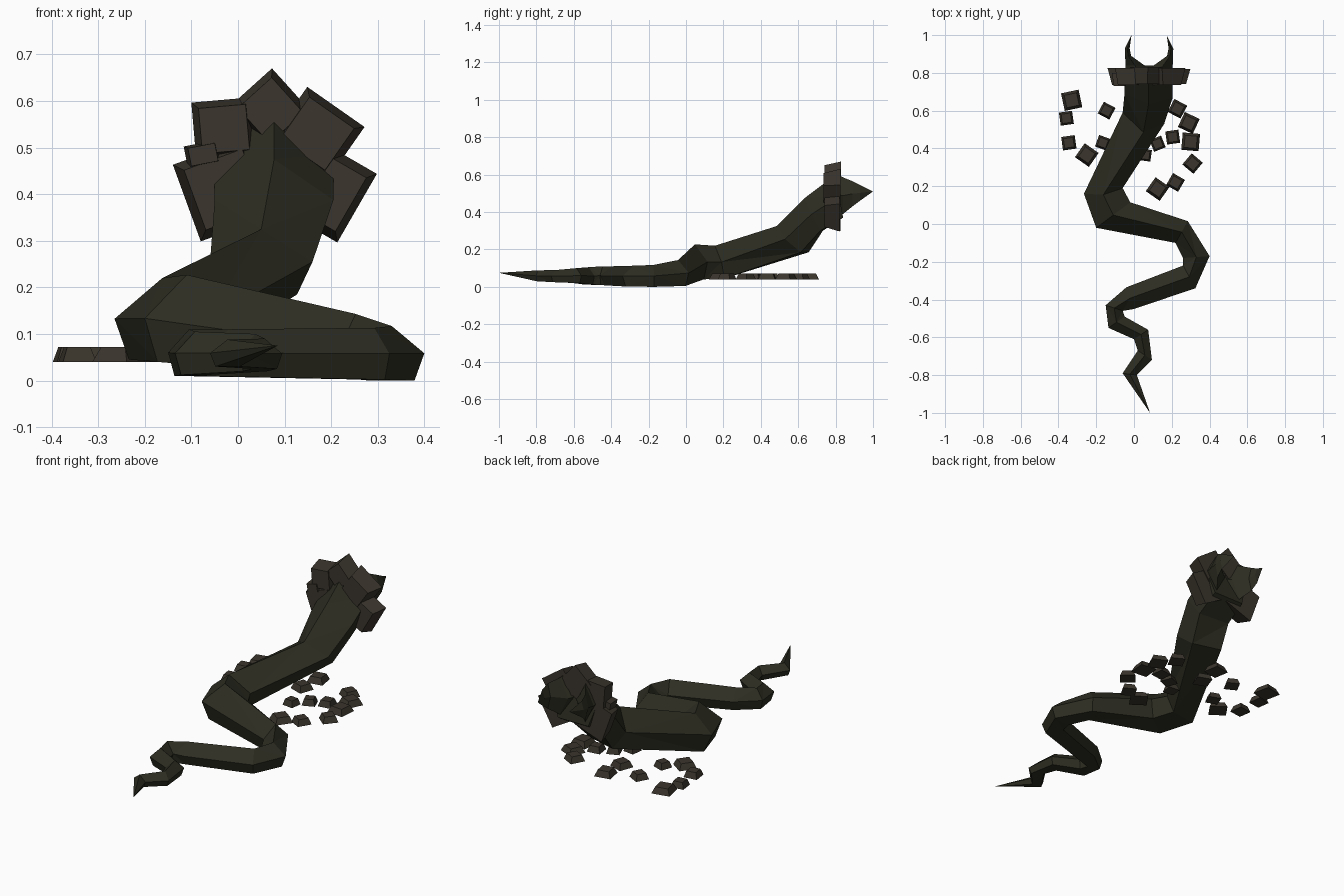
import bpy, bmesh, math
from mathutils import Vector, Matrix

if "Cube" in bpy.data.objects:
    bpy.data.objects.remove(bpy.data.objects["Cube"])


def material(name, rgb):
    m = bpy.data.materials.new(name)
    m.diffuse_color = (*rgb, 1)
    m.use_nodes = True
    m.node_tree.nodes["Principled BSDF"].inputs["Base Color"].default_value = m.diffuse_color
    return m


SKIN = material("dark_skin", (0.026, 0.026, 0.016))
STONE = material("stone", (0.043, 0.036, 0.026))


def finish(name, bm, mat):
    bmesh.ops.recalc_face_normals(bm, faces=bm.faces)
    me = bpy.data.meshes.new(name)
    bm.to_mesh(me)
    bm.free()
    me.materials.append(mat)
    ob = bpy.data.objects.new(name, me)
    bpy.context.collection.objects.link(ob)
    return ob


def bridge(bm, a, b):
    n = len(a)
    for i in range(n):
        j = (i + 1) % n
        bm.faces.new((a[i], a[j], b[j], b[i]))


# Body: five-sided rings (left x, y, right x, y, low z, high z, lean in y)
RINGS = [
    (-.06, -.79, .015, -.80, .03, .088, 0),
    (.02, -.67, .095, -.72, .025, .09, 0),
    (.0, -.61, .075, -.56, .02, .10, 0),
    (-.135, -.55, -.05, -.49, .012, .105, 0),
    (-.15, -.43, -.06, -.46, .01, .11, 0),
    (-.04, -.335, .0, -.45, .008, .11, 0),
    (.26, -.22, .325, -.34, .002, .113, 0),
    (.26, -.18, .40, -.17, .0, .117, 0),
    (.22, -.10, .285, .015, .005, .143, 0),
    (-.20, -.02, -.02, .115, .04, .227, 0),
    (-.265, .16, -.06, .19, .045, .22, .02),
    (-.06, .59, .16, .53, .185, .325, .075),
    (-.05, .69, .205, .67, .30, .475, .045),
    (-.05, .82, .205, .82, .37, .60, .02),
]
bm = bmesh.new()
loops = []
for lx, ly, rx, ry, z0, z1, lean in RINGS:
    left, right = Vector((lx, ly, 0)), Vector((rx, ry, 0))
    mid, half = (left + right) / 2, (right - left) / 2
    zm, up = (z0 + z1) / 2, (z1 - z0) / 2
    loops.append([bm.verts.new(mid + half * s + Vector((0, -lean * h, zm + up * h)))
                  for s, h in ((0, 1), (1, 0), (.7, -1), (-.7, -1), (-1, 0))])
for a, b in zip(loops, loops[1:]):
    bridge(bm, a, b)
tip = bm.verts.new((.085, -1, .075))
for i in range(5):
    bm.faces.new((tip, loops[0][i], loops[0][(i + 1) % 5]))
bm.faces.new(loops[-1])
bmesh.ops.triangulate(bm, faces=bm.faces)
finish("serpent_body", bm, SKIN)

# Pincer jaws, one on each side of the mouth
for name, side in (("left_jaw", -1), ("right_jaw", 1)):
    bm = bmesh.new()
    sections = [(.81, .125, .0, .385, .60), (.84, .125, .025, .39, .585),
                (.89, .127, .095, .43, .565), (.93, .128, .103, .46, .545)]
    prev = None
    for y, out, inn, z0, z1 in sections:
        m = (out + inn) / 2
        ring = [bm.verts.new((.08 + side * x, y, z)) for x, z in
                ((out, (z0 + z1) / 2), (m, z1), (inn, (z0 + z1) / 2), (m, z0))]
        if prev:
            bridge(bm, prev, ring)
        else:
            bm.faces.new(ring)
        prev = ring
    end = bm.verts.new((.08 + side * .093, 1, .51))
    for i in range(4):
        bm.faces.new((prev[i], prev[(i + 1) % 4], end))
    finish(name, bm, SKIN)


def block(name, matrix, w, d, h, taper):
    """Tapered stone, wide side down before the matrix is applied."""
    bm = bmesh.new()
    bmesh.ops.create_cube(bm, size=1)
    for v in bm.verts:
        k = taper if v.co.z > 0 else 1
        v.co = Vector((v.co.x * w * k, v.co.y * d * k, v.co.z * h))
    bm.transform(matrix)
    finish(name, bm, STONE)


# Stone plates around the neck: x, z, width, height, turn, y, thickness
PLATES = [
    (-.03, .54, .13, .125, 5, .78, .09),
    (-.075, .485, .075, .05, 11, .765, .07),
    (-.03, .41, .17, .175, 20, .78, .09),
    (.07, .58, .125, .13, 42, .785, .09),
    (.17, .53, .15, .14, -35, .78, .09),
    (.195, .405, .14, .17, -30, .78, .08),
]
for n, (x, z, w, h, turn, y, t) in enumerate(PLATES):
    m = (Matrix.Translation((x, y, z)) @ Matrix.Rotation(math.radians(-turn), 4, 'Y')
         @ Matrix.Rotation(math.radians(90), 4, 'X'))
    block(f"neck_plate_{n + 1}", m, w, h, t, .78)

# Loose rubble on the ground: x, y, size, turn (the last two lie under the neck)
RUBBLE = [
    (-.33, .655, .095, 12), (-.358, .56, .07, 8), (-.345, .43, .072, 8), (-.25, .365, .09, -35),
    (-.145, .60, .07, -28), (.23, .61, .077, -28), (.29, .535, .087, -25), (.30, .435, .092, -5),
    (.205, .46, .07, 8), (.125, .425, .066, 22), (.06, .365, .062, -8), (.31, .32, .077, -40),
    (.22, .22, .073, -30), (.125, .185, .09, -35), (-.165, .43, .065, -20),
    (.01, .66, .085, 10), (0, .54, .08, -20),
]
for n, (x, y, s, turn) in enumerate(RUBBLE):
    m = Matrix.Translation((x, y, .056)) @ Matrix.Rotation(math.radians(turn), 4, 'Z')
    block(f"rubble_{n + 1}", m, s, s, .032, .7)
